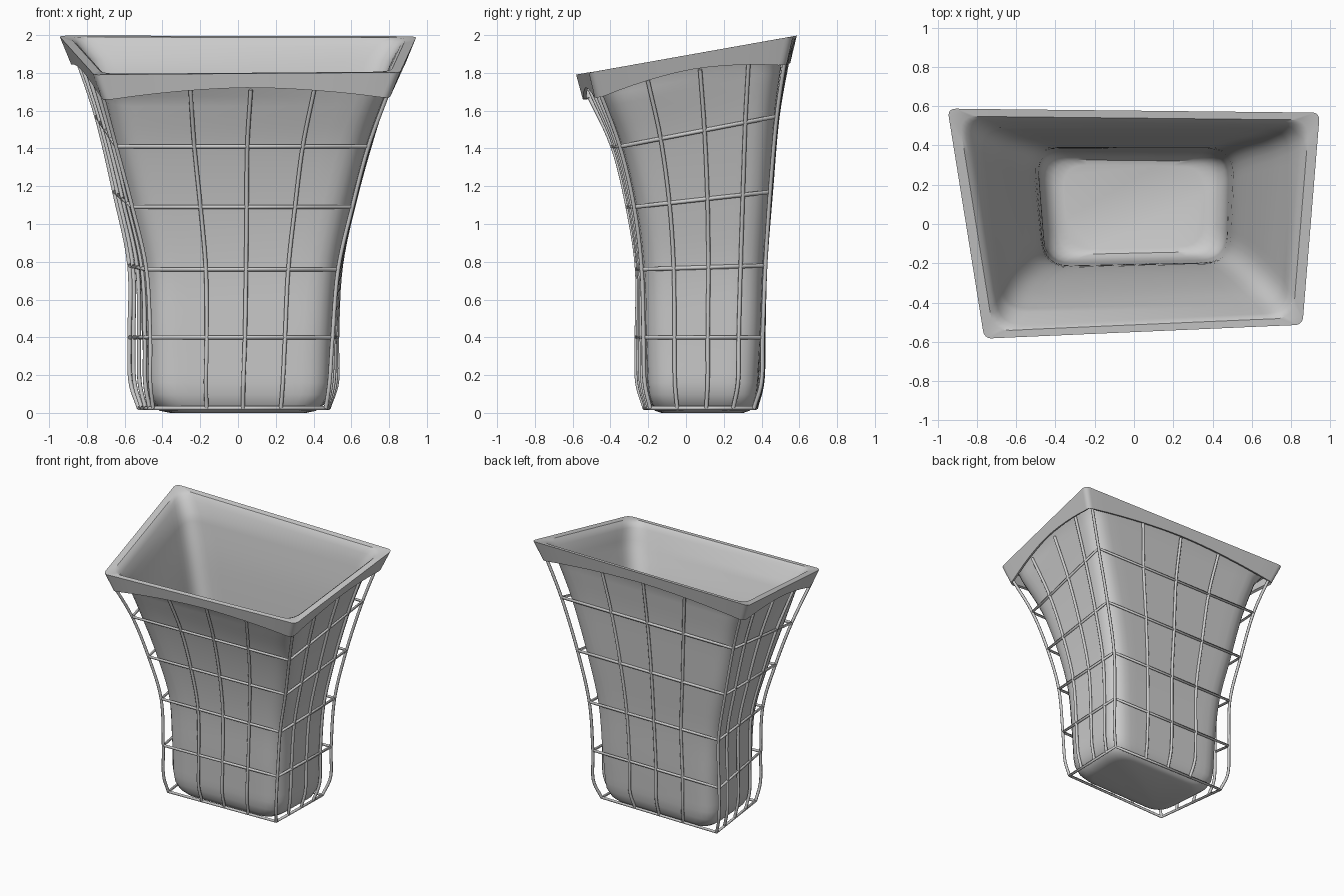
import bpy, bmesh
from mathutils import Vector

if "Cube" in bpy.data.objects:
    bpy.data.objects.remove(bpy.data.objects["Cube"])

def quad(bl, br, fr, fl, zf, zb):
    """Four corners; z runs from zf on the front side to zb on the back."""
    return [Vector((*bl, zb)), Vector((*br, zb)), Vector((*fr, zf)), Vector((*fl, zf))]

def spline(pts, steps):
    """Catmull-Rom through the points."""
    p = [2 * pts[0] - pts[1]] + list(pts) + [2 * pts[-1] - pts[-2]]
    out = []
    for i in range(1, len(p) - 2):
        a, b, c, d = p[i - 1:i + 3]
        for k in range(steps):
            t = k / steps
            out.append(0.5 * (2 * b + (c - a) * t + (2 * a - 5 * b + 4 * c - d) * t**2
                              + (3 * b - a - 3 * c + d) * t**3))
    return out + [pts[-1]]

def scaled(q, s, z):
    c = sum(q, Vector()) / 4
    return [Vector((*(c + (p - c) * s).xy, z)) for p in q]

def rim_z(p, drop=0):
    return Vector((p.x, p.y, 1.887 + 0.178 * p.y - drop))

NC, NS = 7, 12
def section(q, r):
    """Rounded quad loop; returns points and distance from side middle (0..1)."""
    pts, mids = [], []
    for i in range(4):
        p, prev, nxt = q[i], q[i - 1], q[(i + 1) % 4]
        a, b = p + (prev - p).normalized() * r, p + (nxt - p).normalized() * r
        for k in range(NC):
            t = k / (NC - 1)
            pts.append(a * (1 - t)**2 + p * 2 * t * (1 - t) + b * t * t)
            mids.append(1)
        a2 = nxt + (p - nxt).normalized() * r
        for k in range(1, NS):
            pts.append(b.lerp(a2, k / NS))
            mids.append(abs(2 * k / NS - 1))
    return pts, mids

# Liner: one shell from floor up the walls, over the rim and down the skirt
walls = [
    quad((-.50, .38), (.49, .37), (.475, -.19), (-.455, -.21), .16, .16),
    quad((-.51, .39), (.505, .385), (.485, -.20), (-.46, -.22), .42, .42),
    quad((-.545, .40), (.53, .40), (.515, -.21), (-.475, -.235), .76, .78),
    quad((-.63, .43), (.61, .43), (.585, -.25), (-.55, -.285), 1.09, 1.17),
    quad((-.72, .46), (.72, .46), (.67, -.325), (-.63, -.365), 1.41, 1.57),
    quad((-.81, .50), (.82, .50), (.77, -.43), (-.68, -.46), 1.68, 1.87),
]
loops = [section(scaled(walls[0], s, z), .13)[0]
         for s, z in ((.74, .01), (.84, .02), (.92, .05), (.975, .10))]
columns = [spline([w[i] for w in walls], 5) for i in range(4)]
loops += [section(list(q), .14)[0] for q in zip(*columns)]

outer = quad((-.94, .58), (.937, .56), (.85, -.505), (-.755, -.575), 0, 0)
center = sum(outer, Vector()) / 4
for f, r, drop in ((.915, .13, .045), (.935, .12, .018), (.955, .10, .004), (1, .035, 0)):
    loops.append([rim_z(p, drop) for p in section([center + (p - center) * f for p in outer], r)[0]])
pts, mids = section(outer, .035)
skirt = []
for p, m in zip(pts, mids):
    d = .07 + .06 * m**1.7
    skirt.append(rim_z(p * (1 - .5 * d), d))
loops.append(skirt)

bm = bmesh.new()
rows = [[bm.verts.new(p) for p in l] for l in loops]
n = len(rows[0])
bm.faces.new(rows[0])
for a, b in zip(rows, rows[1:]):
    for i in range(n):
        j = (i + 1) % n
        bm.faces.new((a[i], a[j], b[j], b[i]))
bmesh.ops.recalc_face_normals(bm, faces=bm.faces)
mesh = bpy.data.meshes.new("liner")
bm.to_mesh(mesh)
bm.free()
liner = bpy.data.objects.new("liner", mesh)
bpy.context.collection.objects.link(liner)
mod = liner.modifiers.new("thickness", 'SOLIDIFY')
mod.thickness, mod.offset = .02, 0
bpy.context.view_layer.objects.active = liner
liner.select_set(True)
bpy.ops.object.modifier_apply(modifier=mod.name)
bpy.ops.object.shade_smooth_by_angle(angle=.6)

# Wire basket
levels = [
    quad((-.525, .37), (.48, .36), (.465, -.19), (-.45, -.22), .025, .025),
    quad((-.57, .405), (.525, .40), (.485, -.22), (-.465, -.26), .17, .17),
    quad((-.575, .41), (.525, .405), (.50, -.225), (-.465, -.262), .40, .40),
    quad((-.575, .42), (.545, .42), (.53, -.235), (-.485, -.26), .76, .78),
    quad((-.655, .45), (.63, .445), (.605, -.275), (-.56, -.31), 1.09, 1.17),
    quad((-.75, .485), (.745, .48), (.69, -.35), (-.645, -.39), 1.41, 1.57),
    quad((-.865, .545), (.86, .53), (.80, -.46), (-.725, -.53), 1.71, 1.91),
]

def wires(name, paths, cyclic):
    cu = bpy.data.curves.new(name, 'CURVE')
    cu.dimensions = '3D'
    cu.bevel_depth, cu.bevel_resolution, cu.use_fill_caps = .011, 2, True
    for path in paths:
        s = cu.splines.new('POLY')
        s.points.add(len(path) - 1)
        for sp, p in zip(s.points, path):
            sp.co = (*p, 1)
        s.use_cyclic_u = cyclic
    ob = bpy.data.objects.new(name, cu)
    bpy.context.collection.objects.link(ob)

wires("basket_rings", [levels[i] for i in (0, 2, 3, 4, 5)], True)
wires("corner_wires", [spline([l[i] for l in levels], 6) for i in range(4)], False)
side = []
for i, fracs in enumerate(((.29, .5, .71), (.2, .46, .74), (.26, .48, .69), (.26, .54, .8))):
    for f in fracs:
        side.append(spline([l[i].lerp(l[(i + 1) % 4], f) for l in levels], 6))
wires("side_wires", side, False)
